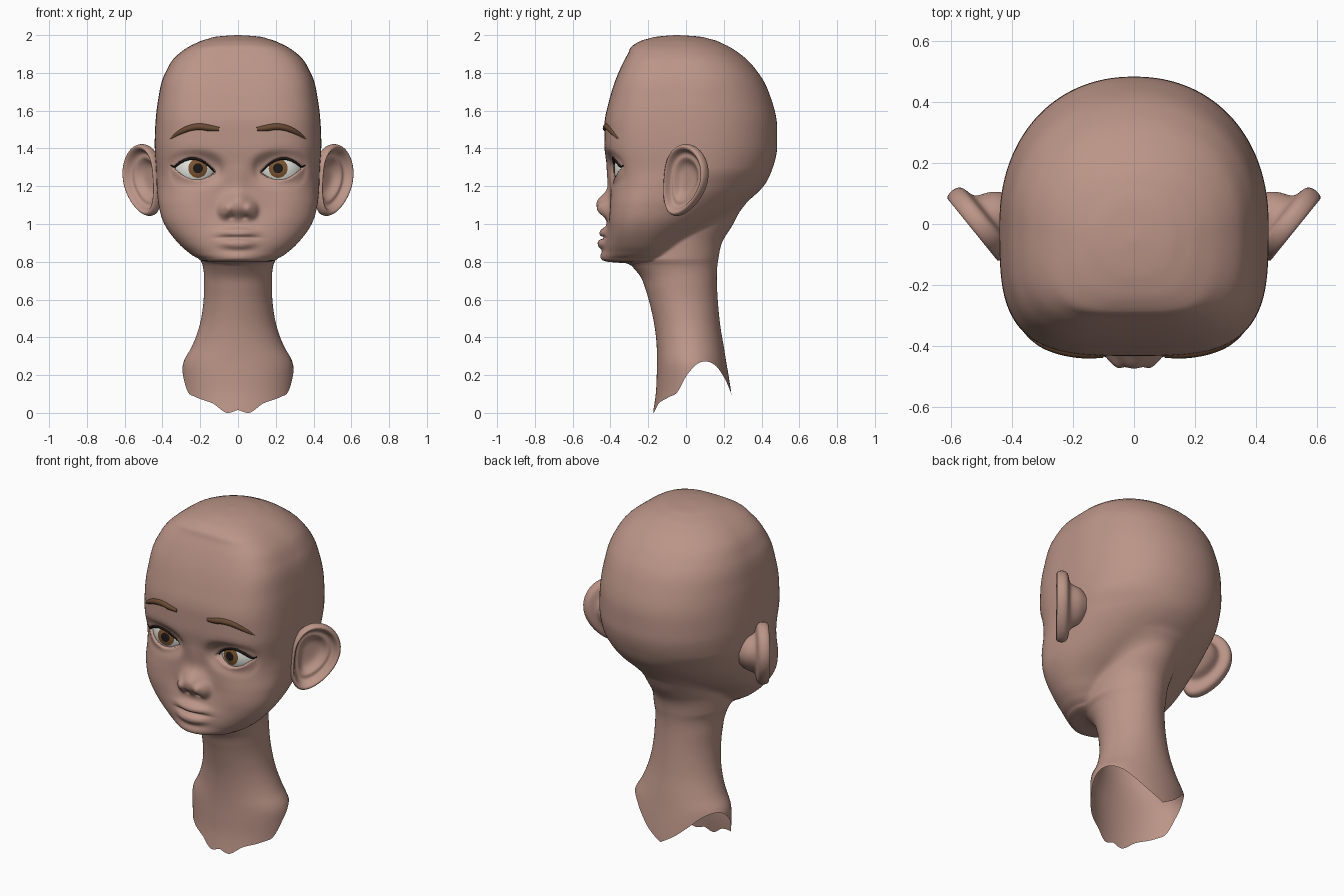
import bpy, bmesh, math
from mathutils import Vector
from mathutils.bvhtree import BVHTree

if "Cube" in bpy.data.objects:
    bpy.data.objects.remove(bpy.data.objects["Cube"])


def material(name, rgb):
    m = bpy.data.materials.new(name)
    m.diffuse_color = (*rgb, 1)
    m.use_nodes = True
    m.node_tree.nodes["Principled BSDF"].inputs["Base Color"].default_value = m.diffuse_color
    return m


SKIN = material("skin", (.50, .30, .245))
WHITE = material("eye_white", (.78, .78, .74))
BROWN = material("iris_brown", (.20, .09, .03))
BLACK = material("black", (.012, .009, .008))
HAIR = material("brow_hair", (.14, .07, .035))


def add_mesh(name, bm, mat):
    for f in bm.faces:
        f.smooth = True
    me = bpy.data.meshes.new(name)
    bm.to_mesh(me)
    me.materials.append(mat)
    ob = bpy.data.objects.new(name, me)
    bpy.context.collection.objects.link(ob)
    return ob


def sample(table, z):
    """Smooth monotone interpolation of table rows keyed on column 0."""
    if z <= table[0][0]:
        return table[0][1:]
    if z >= table[-1][0]:
        return table[-1][1:]
    i = next(k for k in range(len(table) - 1) if z <= table[k + 1][0])
    h = table[i + 1][0] - table[i][0]
    t = (z - table[i][0]) / h

    def slope(k, c):
        k0, k1 = max(k, 1), min(k + 1, len(table) - 1)
        h0, h1 = table[k0][0] - table[k0 - 1][0], table[k1][0] - table[k1 - 1][0]
        a = (table[k0][c] - table[k0 - 1][c]) / h0
        b = (table[k1][c] - table[k1 - 1][c]) / h1
        if a * b <= 0:
            return 0
        m = (a * h1 + b * h0) / (h0 + h1)
        return math.copysign(min(abs(m), 3 * min(abs(a), abs(b))), m)
    return [(2*t**3 - 3*t*t + 1) * table[i][c] + (t**3 - 2*t*t + t) * h * slope(i, c)
            + (3*t*t - 2*t**3) * table[i + 1][c] + (t**3 - t*t) * h * slope(i + 1, c)
            for c in range(1, len(table[0]))]


def smooth(a, b, v):
    t = min(max((v - a) / (b - a), 0), 1)
    return t * t * (3 - 2 * t)


# Skull sections: z, half width, front y, back y, widest y, front and back roundness
HEAD = [(.79, .03, -.26, -.20, -.23, 2, 2), (.80, .16, -.40, -.15, -.24, 2.1, 2),
        (.82, .215, -.425, -.10, -.24, 2.2, 2), (.86, .275, -.425, -.05, -.235, 2.3, 2),
        (.92, .335, -.42, .02, -.23, 2.5, 2), (1.0, .39, -.41, .15, -.215, 2.7, 2),
        (1.1, .42, -.40, .30, -.17, 3, 2), (1.2, .43, -.40, .41, -.08, 3.2, 2),
        (1.3, .435, -.415, .46, 0, 3.4, 2.1), (1.42, .441, -.432, .483, 0, 3.5, 2.15),
        (1.52, .438, -.432, .482, 0, 3.5, 2.15), (1.65, .424, -.408, .455, 0, 3.6, 2.15),
        (1.8, .385, -.358, .383, 0, 3.8, 2.15), (1.9, .315, -.308, .287, -.01, 3.7, 2.1),
        (1.95, .238, -.275, .205, -.03, 3.2, 2.1), (1.98, .16, -.205, .125, -.045, 2.5, 2),
        (1.995, .085, -.125, .04, -.05, 2, 2), (2.0, .01, -.06, -.04, -.05, 2, 2)]
# Neck sections: z, half width, front y, back y
NECK = [(0, .29, -.175, .25), (.1, .293, -.16, .24), (.2, .295, -.155, .225),
        (.27, .288, -.153, .213), (.35, .245, -.155, .20), (.45, .207, -.165, .183),
        (.55, .187, -.185, .172), (.65, .18, -.213, .165), (.72, .18, -.24, .163),
        (.78, .187, -.29, .166), (.82, .20, -.33, .172), (.9, .20, -.33, .19),
        (1.0, .21, -.32, .25), (1.1, .24, -.30, .30)]
CENTRE = [(.55, 0), (.8, -.12), (1.0, -.12), (1.3, 0), (1.8, 0), (1.98, -.05)]
# Wavy open edge of the neck: angle from front, height
HEM = [(0, .016), (.3, 0), (.75, .05), (1.2, .085), (1.4, .11), (1.6, .205), (1.78, .26),
       (1.95, .272), (2.2, .25), (2.45, .20), (2.75, .14), (3.15, .08)]


def field(x, y, head, neck):
    w, yf, yb = neck
    b = (math.hypot(x / w, (y - (yf + yb) / 2) / ((yb - yf) / 2)) - 1) * .25
    if head is None:
        return b
    w, yf, yb, ym, nf, nb = head
    n, d = (nf, ym - yf) if y < ym else (nb, yb - ym)
    a = ((abs(x) / w) ** n + (abs(y - ym) / d) ** n) ** (1 / n) - 1
    a *= min(w, .3)
    k = .035
    h = max(k - abs(a - b), 0) / k
    return min(a, b) - h * h * k / 4


# Face bumps: x, z, x size, z size, sharpness, height (all mirrored)
BUMPS = [(0, 1.21, .05, .09, 1, .014), (0, 1.098, .072, .062, 1.3, .07),
         (.07, 1.072, .034, .042, 1.5, .034), (.036, 1.035, .016, .009, 1, -.010),
         (0, .93, .14, .075, 1, .020), (0, .957, .095, .024, 1.5, .024),
         (0, .895, .085, .028, 1.5, .028), (0, .927, .11, .006, 1.5, -.016),
         (0, .825, .10, .035, 1, .025), (.26, 1.07, .11, .11, 1, .014)]
EX, EY, EZ, ER = .225, -.25, 1.29, .13


def lid(s, up):
    return 1.2875 + .0125 * s + (.058 if up else -.05) * (1 - s * s)


def face(x, y, z):
    ramp = 1 - smooth(-.36, -.2, y)
    if ramp == 0 or not .78 < z < 1.6:
        return y
    ax, y0 = abs(x), y
    for cx, cz, sx, sz, p, amp in BUMPS:
        y0 -= amp * ramp * math.exp(-(((ax - cx) / sx) ** 2 + ((z - cz) / sz) ** 2) ** p)
    # eyelids follow the eyeball, with an almond opening
    w = math.exp(-(((ax - .232) / .128) ** 2 + ((z - EZ) / .08) ** 2) ** 2)
    if w < .002:
        return y0
    q = (ax - EX) ** 2 + (z - EZ) ** 2
    out = EY - math.sqrt(max((ER + .015) ** 2 - q, .004))
    inner = EY - math.sqrt(max((ER - .03) ** 2 - q, 0))
    s = (ax - .23) / .105
    mid = 1.2875 + .0125 * s
    d = abs(z - mid) - (.058 if z > mid else .05) * (1 - s * s)
    y1 = y0 + (out - y0) * w
    return inner + (y1 - inner) * smooth(-.004, .006, d)


# Head and neck skin, lofted ring by ring
def steps(a, b, n):
    return [a + (b - a) * i / n for i in range(n)]


levels = (steps(0, .45, 14) + steps(.45, .76, 18) + steps(.76, .84, 20) + steps(.84, 1.4, 74)
          + steps(1.4, 1.9, 26) + [2 - .1 * (1 - i / 16) ** 2 for i in range(17)])
SEG = 220
bm = bmesh.new()
rings = []
for zn in levels:
    z = zn
    head = sample(HEAD, z) if z > .79 else None
    neck, cy = sample(NECK, z), sample(CENTRE, z)[0]
    if z > 1.2:
        neck = (.02, cy - .02, cy + .02) if z > 1.9 else (.2, -.2, .2)
    if z > 1.985:
        neck = (.004, cy - .004, cy + .004)
    ring = []
    for j in range(SEG):
        t = math.tau * j / SEG
        th = t - .35 * math.sin(t)
        if zn < .45:
            zb = sample(HEM, min(th, math.tau - th))[0]
            z = zb + zn / .45 * (.45 - zb)
            neck = sample(NECK, z)
        sx, sy = math.sin(th), -math.cos(th)
        lo, hi = 0, .7
        for _ in range(17):
            r = (lo + hi) / 2
            if field(r * sx, cy + r * sy, head, neck) < 0:
                lo = r
            else:
                hi = r
        x, y = lo * sx, cy + lo * sy
        ring.append(bm.verts.new((x, face(x, y, z), z)))
    rings.append(ring)
for a, b in zip(rings, rings[1:]):
    for j in range(SEG):
        k = (j + 1) % SEG
        bm.faces.new((a[j], a[k], b[k], b[j]))
bm.faces.new(rings[-1])
bm.normal_update()
skin_tree = BVHTree.FromBMesh(bm)
add_mesh("head_and_neck", bm, SKIN)


def skin_y(x, z):
    hit = skin_tree.ray_cast(Vector((x, -1, z)), Vector((0, 1, 0)))[0]
    return hit.y if hit else 0


# Ears: outline in a tilted plane, ring profile from bowl over rim to the back
OUTLINE = [(-.005, 1.24), (.005, 1.335), (.06, 1.41), (.14, 1.43), (.22, 1.395), (.268, 1.32),
           (.272, 1.235), (.235, 1.155), (.17, 1.085), (.09, 1.04), (.025, 1.045), (-.005, 1.11),
           (-.01, 1.18)]
PROFILE = [(.12, -.045), (.38, -.043), (.52, -.022), (.61, -.006), (.70, -.010), (.78, -.004),
           (.85, .022), (.93, .034), (1.0, .022), (1.02, -.006), (.96, -.030), (.80, -.036),
           (.64, -.042), (.58, -.065), (.50, -.10), (.3, -.13)]


def ear(name, side):
    bm = bmesh.new()
    rows = []
    for s, h in PROFILE:
        row = []
        for u, z in OUTLINE:
            u, z = .105 + (u - .105) * s, 1.24 + (z - 1.24) * s
            row.append(bm.verts.new((side * (.425 + .63 * u + .78 * h), -.1 + .78 * u - .63 * h, z)))
        rows.append(row)
    n = len(OUTLINE)
    for a, b in zip(rows, rows[1:]):
        for j in range(n):
            bm.faces.new((a[j], a[(j + 1) % n], b[(j + 1) % n], b[j]))
    bm.faces.new(rows[0])
    bmesh.ops.recalc_face_normals(bm, faces=bm.faces)
    ob = add_mesh(name, bm, SKIN)
    sub = ob.modifiers.new("smooth", 'SUBSURF')
    sub.levels = sub.render_levels = 2


# Eye parts are spheres or sphere caps looking forward
def eye_cap(name, side, radius, angle, mat):
    bm = bmesh.new()
    bmesh.ops.create_uvsphere(bm, u_segments=36, v_segments=48, radius=radius)
    cut = [v for v in bm.verts if v.co.z < radius * math.cos(angle) - 1e-4]
    if angle < math.pi:
        bmesh.ops.delete(bm, geom=cut, context='VERTS')
    aim = Vector((-.013 * side, -ER, .005)).to_track_quat('Z', 'Y')
    for v in bm.verts:
        v.co = aim @ v.co + Vector((EX * side, EY, EZ))
    add_mesh(name, bm, mat)


# Tapered strands for brows and lashes
def strand(name, pts, radii, mat):
    cu = bpy.data.curves.new(name, 'CURVE')
    cu.dimensions = '3D'
    cu.bevel_depth, cu.bevel_resolution, cu.use_fill_caps = 1, 3, True
    sp = cu.splines.new('POLY')
    sp.points.add(len(pts) - 1)
    for p, co, r in zip(sp.points, pts, radii):
        p.co, p.radius = (*co, 1), r
    cu.materials.append(mat)
    bpy.context.collection.objects.link(bpy.data.objects.new(name, cu))


BROW = [(.10, 1.502, .012), (.15, 1.508, .017), (.20, 1.515, .018), (.25, 1.509, .017),
        (.31, 1.483, .013), (.365, 1.445, .003)]
for tag, side in (("left", -1), ("right", 1)):
    ear(f"{tag}_ear", side)
    eye_cap(f"{tag}_eyeball", side, ER, 4, WHITE)
    eye_cap(f"{tag}_iris", side, ER + .002, .43, BROWN)
    eye_cap(f"{tag}_pupil", side, ER + .004, .2, BLACK)
    pts, radii = [], []
    for i in range(17):
        x = .10 + .265 * i / 16
        z, r = sample(BROW, x)
        pts.append((x * side, skin_y(x, z) + .005, z))
        radii.append(r)
    strand(f"{tag}_eyebrow", pts, radii, HAIR)
    pts, radii = [], []
    for i in range(21):
        s = -1 + 2.2 * i / 20
        x = .23 + .105 * s
        z = lid(s, True) if s < 1 else 1.30 + .05 * (s - 1)
        q = (x - EX) ** 2 + (z - EZ) ** 2
        y = min(EY - math.sqrt(max((ER + .015) ** 2 - q, .004)), skin_y(x, z))
        pts.append((x * side, y, z))
        radii.append(.003 + .005 * math.sin(math.pi * min(i / 20, .97)) * (.4 + .6 * i / 20))
    strand(f"{tag}_upper_lash", pts, radii, BLACK)
